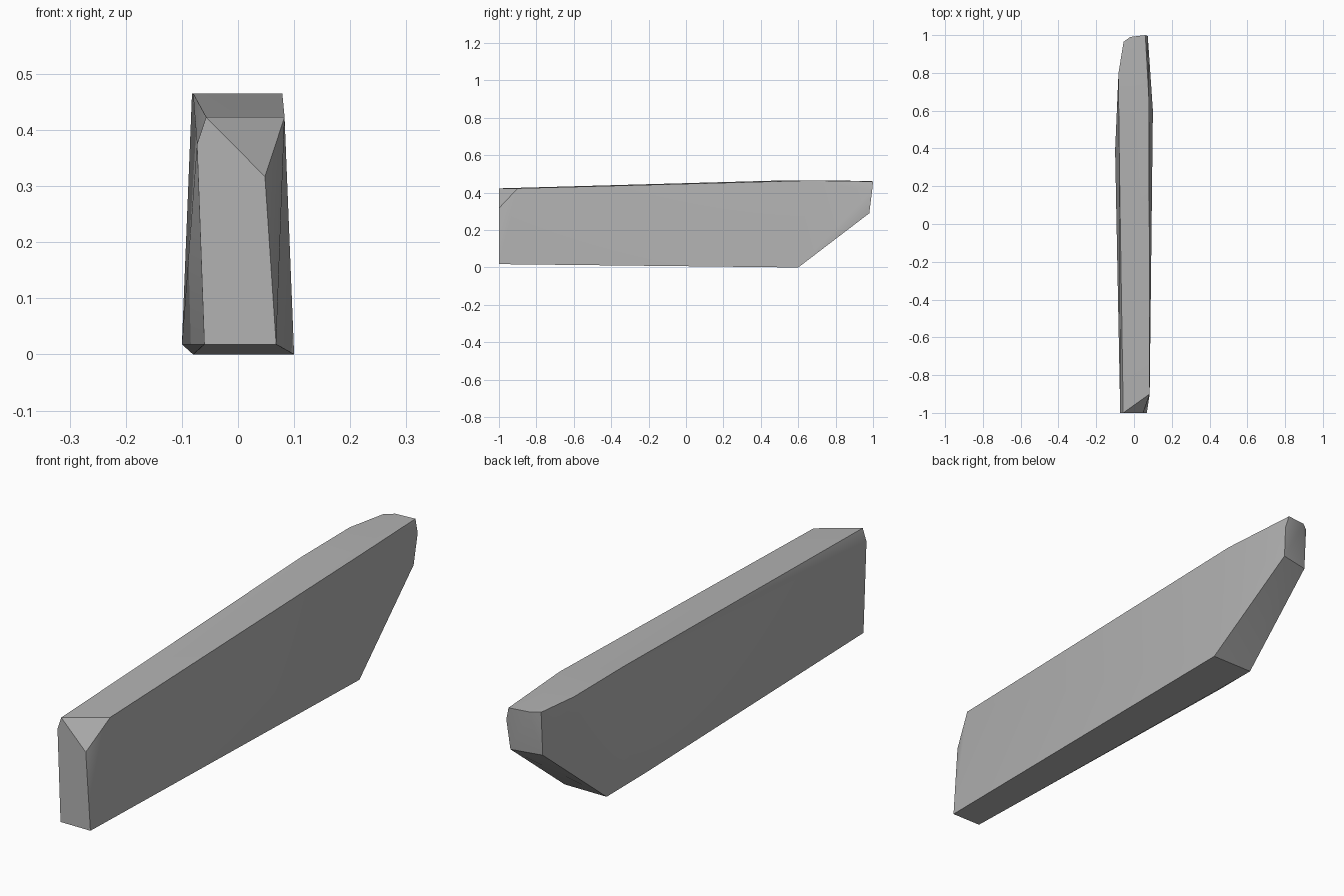
import bpy
import bmesh
import math

cube = bpy.data.objects.get("Cube")
if cube:
    bpy.data.objects.remove(cube, do_unlink=True)

# Plain grey stone
GREY = (0.45, 0.45, 0.45, 1.0)
stone = bpy.data.materials.new("stone_grey")
stone.use_nodes = True
stone.diffuse_color = GREY
stone.node_tree.nodes["Principled BSDF"].inputs["Base Color"].default_value = GREY

# Corner points of the hewn slab, grouped by region
front_end = [(-0.06, -1, 0.018), (0.068, -1, 0.018), (0.048, -1, 0.317),
             (-0.057, -1, 0.423), (-0.073, -1, 0.375)]
chipped_corner = [(0.083, -0.9, 0.423)]
underside = [(0.1, 0.6, 0), (-0.08, 0.6, 0), (-0.1, 0.39, 0.018)]
top_edge = [(0.079, 0.66, 0.465), (-0.08, 0.5, 0.465), (-0.082, 0.8, 0.465)]
back_end = [(0.06, 1, 0.46), (0.073, 0.995, 0.41), (-0.02, 0.99, 0.462),
            (-0.055, 0.965, 0.46), (0.066, 0.98, 0.29), (-0.055, 0.955, 0.29)]

# The slab is the convex hull of its corners
bm = bmesh.new()
for point in front_end + chipped_corner + underside + top_edge + back_end:
    bm.verts.new(point)
bmesh.ops.convex_hull(bm, input=bm.verts[:])
bmesh.ops.dissolve_limit(bm, angle_limit=math.radians(0.5),
                         verts=bm.verts[:], edges=bm.edges[:])
bmesh.ops.recalc_face_normals(bm, faces=bm.faces[:])

mesh = bpy.data.meshes.new("stone_slab")
bm.to_mesh(mesh)
bm.free()
mesh.materials.append(stone)
slab = bpy.data.objects.new("stone_slab", mesh)
bpy.context.collection.objects.link(slab)

# Soft facets with crisp outer edges
bpy.ops.object.select_all(action='DESELECT')
slab.select_set(True)
bpy.context.view_layer.objects.active = slab
bpy.ops.object.shade_smooth_by_angle(angle=math.radians(30))
